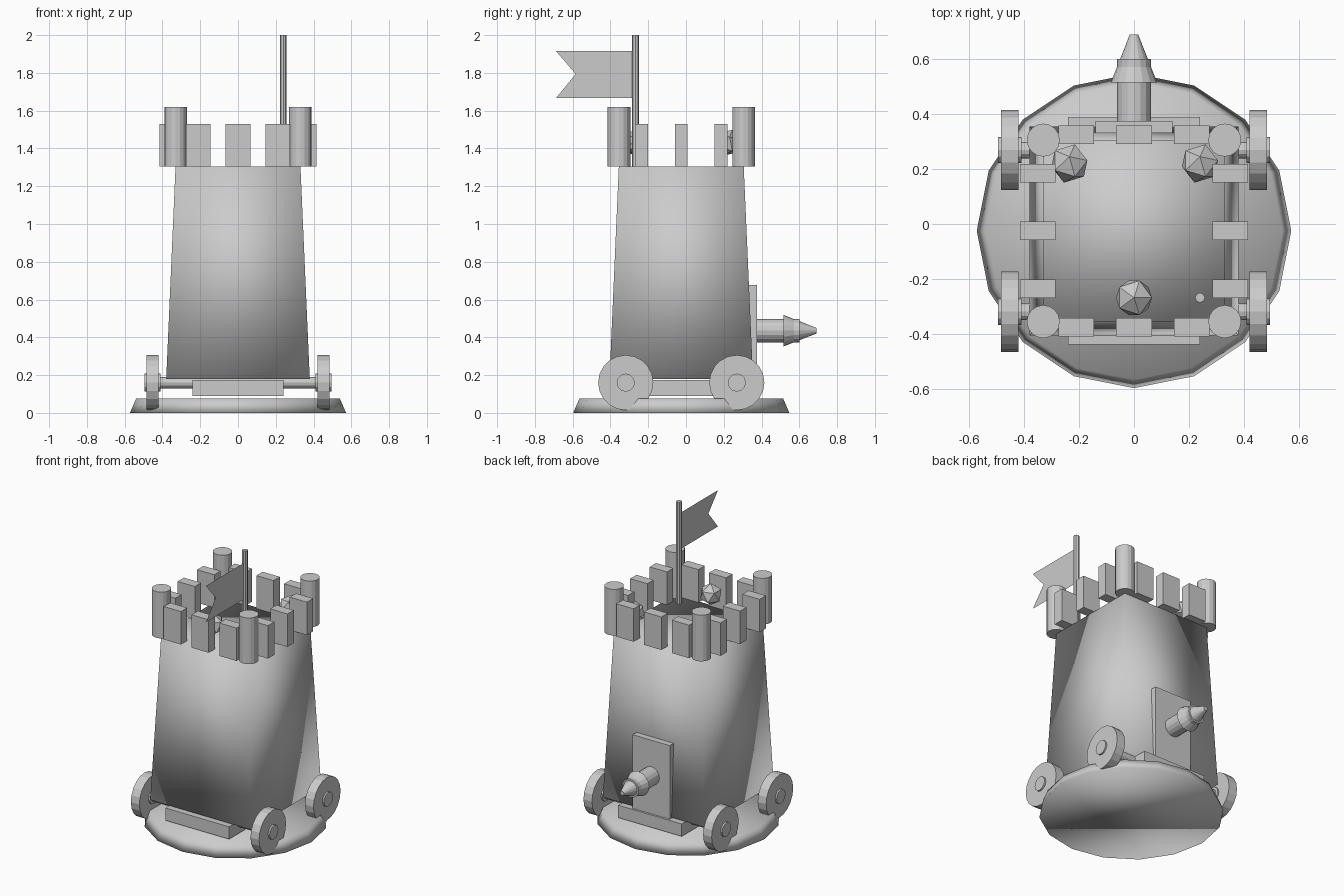
import bpy
import math
from mathutils import Matrix, Vector

if "Cube" in bpy.data.objects:
    bpy.data.objects.remove(bpy.data.objects["Cube"], do_unlink=True)

CY = -0.025      # centre line of the tower in y
TOP = 1.305      # height of the tower roof

grey = bpy.data.materials.new("plain_grey")
grey.use_nodes = True
grey.diffuse_color = (0.6, 0.6, 0.6, 1)
grey.node_tree.nodes["Principled BSDF"].inputs["Base Color"].default_value = (0.6, 0.6, 0.6, 1)


def finish(name, smooth=False):
    ob = bpy.context.object
    ob.name = ob.data.name = name
    ob.data.materials.append(grey)
    if smooth:
        bpy.ops.object.shade_smooth()
    return ob


def box(name, low, high):
    low, high = Vector(low), Vector(high)
    bpy.ops.mesh.primitive_cube_add(size=1)
    ob = finish(name)
    ob.data.transform(Matrix.Translation((low + high) / 2) @ Matrix.Diagonal((*(high - low), 1)))
    return ob


def cone(name, start, end, r1, r2, sides=16, smooth=False):
    """Cylinder or cone running from start to end."""
    start, end = Vector(start), Vector(end)
    axis = end - start
    bpy.ops.mesh.primitive_cone_add(vertices=sides, radius1=r1, radius2=r2, depth=axis.length)
    ob = finish(name, smooth)
    turn = axis.to_track_quat('Z', 'Y').to_matrix().to_4x4()
    ob.data.transform(Matrix.Translation((start + end) / 2) @ turn)
    return ob


# Round ground plate
cone("ground_plate", (0, CY, 0), (0, CY, 0.075), 0.572, 0.54, 16, True)

# Tapered tower body with soft shading
body = box("tower_body", (-0.38, CY - 0.38, 0.18), (0.38, CY + 0.38, TOP))
for v in body.data.vertices:
    if v.co.z > 1:
        v.co.x *= 0.87
        v.co.y = CY + (v.co.y - CY) * 0.87
body.data.shade_smooth()

# Chassis beam, axles, wheels and hubs
box("chassis", (-0.24, CY - 0.414, 0.09), (0.24, CY + 0.414, 0.175))
for end, s in (("front", -1), ("back", 1)):
    y = CY + s * 0.294
    cone(end + "_axle", (-0.48, y, 0.16), (0.48, y, 0.16), 0.03, 0.03, 12)
    for side, d in (("left", 1), ("right", -1)):
        cone(f"{end}_{side}_wheel", (d * 0.42, y, 0.16), (d * 0.484, y, 0.16), 0.146, 0.146, 20)
        cone(f"{end}_{side}_hub", (d * 0.41, y, 0.16), (d * 0.495, y, 0.16), 0.048, 0.048, 12)

# Corner turrets
for x in (-0.33, 0.33):
    for y in (CY - 0.33, CY + 0.33):
        cone("corner_turret", (x, y, TOP), (x, y, 1.62), 0.06, 0.06, 16)

# Battlement blocks, three along each wall
for s in (-1, 1):
    for i in (-1, 0, 1):
        for x, y in ((i * 0.21, CY + s * 0.35), (s * 0.35, CY + i * 0.21)):
            box("battlement", (x - 0.065, y - 0.034, TOP), (x + 0.065, y + 0.034, 1.53))

# Back door with battering ram
box("back_door", (-0.14, CY + 0.35, 0.16), (0.14, 0.375, 0.678))
cone("ram_shaft", (0, 0.34, 0.435), (0, 0.6, 0.435), 0.062, 0.062, 16)
cone("ram_head", (0, 0.515, 0.435), (0, 0.69, 0.435), 0.084, 0.015, 16)

# Faceted balls above the roof
for x, y, tilt in ((-0.235, 0.22, -0.35), (0.24, 0.22, -0.35), (0, -0.268, 0)):
    bpy.ops.mesh.primitive_ico_sphere_add(subdivisions=1, radius=0.073,
                                          location=(x, y, 1.43), rotation=(tilt, 0, 0))
    finish("roof_ball")

# Flagpole and swallow-tailed flag
cone("flagpole", (0.24, -0.268, TOP), (0.24, -0.268, 2), 0.018, 0.018, 8)
outline = ((-0.275, 1.667), (-0.275, 1.915), (-0.688, 1.915), (-0.584, 1.794), (-0.688, 1.667))
mesh = bpy.data.meshes.new("flag")
mesh.from_pydata([(0.24, y, z) for y, z in outline], [], [range(len(outline))])
mesh.materials.append(grey)
bpy.context.collection.objects.link(bpy.data.objects.new("flag", mesh))
